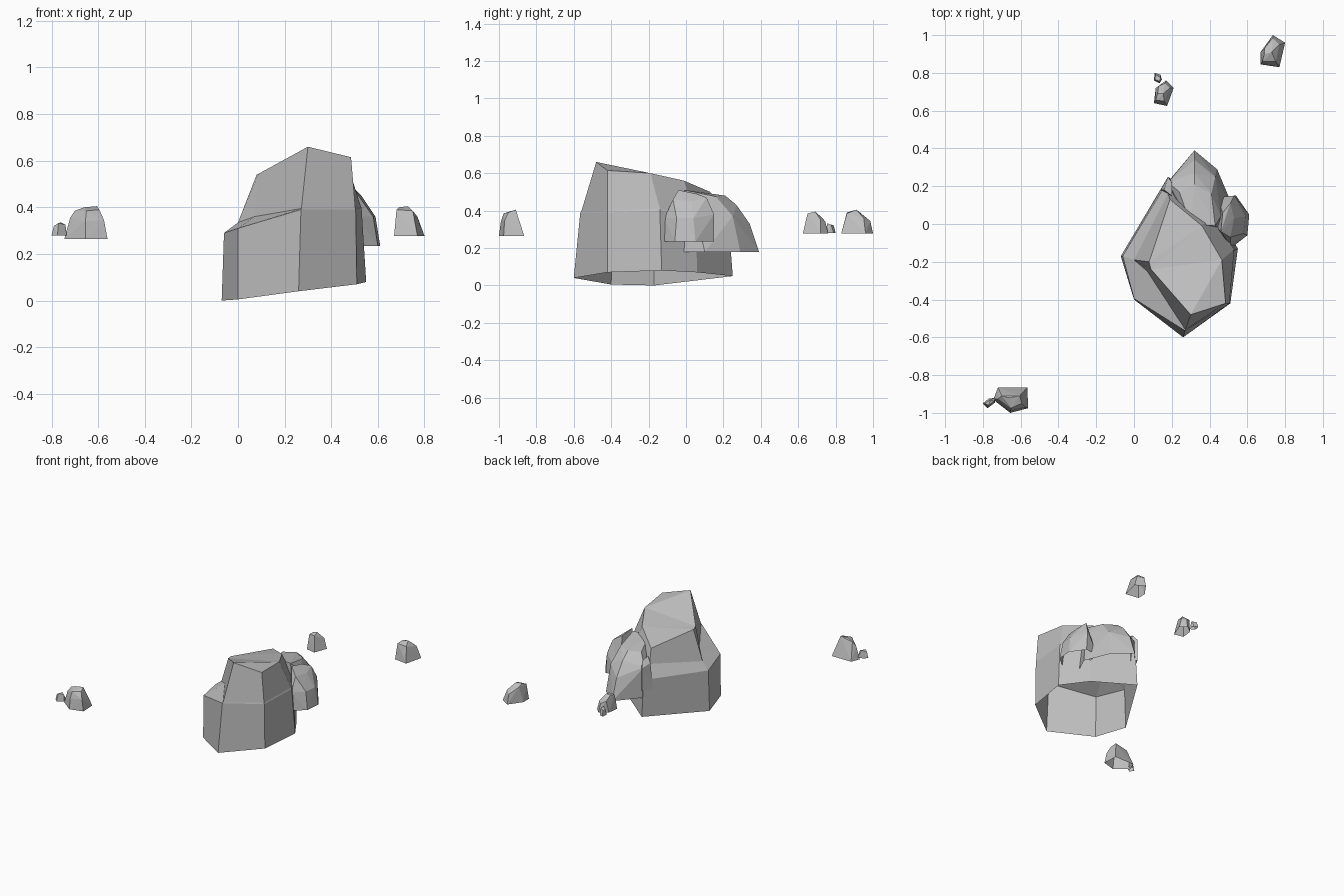
import bpy, bmesh

stone = bpy.data.materials.new("grey stone")
stone.diffuse_color = (0.52, 0.52, 0.52, 1)


def finish(name, bm):
    bmesh.ops.recalc_face_normals(bm, faces=bm.faces)
    me = bpy.data.meshes.new(name)
    bm.to_mesh(me)
    bm.free()
    me.materials.append(stone)
    bpy.context.collection.objects.link(bpy.data.objects.new(name, me))


def stepped_rock(name, rings):
    """Join equal rings from the ground up and cap the top; the underside stays open."""
    bm = bmesh.new()
    loops = [[bm.verts.new(p) for p in ring] for ring in rings]
    n = len(loops[0])
    for low, high in zip(loops, loops[1:]):
        for i in range(n):
            j = (i + 1) % n
            bm.faces.new((low[i], low[j], high[j], high[i]))
    cap = bm.faces.new(loops[-1])
    bmesh.ops.recalc_face_normals(bm, faces=bm.faces)
    bmesh.ops.triangulate(bm, faces=[cap])
    finish(name, bm)


def chipped_rock(name, base_z, base, upper):
    """Wrap a faceted hull round a flat base and some upper corners, open below."""
    bm = bmesh.new()
    for x, y in base:
        bm.verts.new((x, y, base_z))
    for p in upper:
        bm.verts.new(p)
    bmesh.ops.convex_hull(bm, input=bm.verts)
    loose = [v for v in bm.verts if not v.link_faces]
    bmesh.ops.delete(bm, geom=loose, context='VERTS')
    bm.normal_update()
    under = [f for f in bm.faces if f.normal.z < -0.9]
    bmesh.ops.delete(bm, geom=under, context='FACES')
    finish(name, bm)


# Main boulder: footing, shoulder, inner edge of the ledge, crown
stepped_rock("main_boulder", [
    [(-.07, -.17, 0), (0, -.40, .005), (.26, -.60, .04), (.51, -.42, .07),
     (.55, -.13, .08), (.43, .06, .07), (.18, .25, .05)],
    [(-.06, -.17, .29), (0, -.395, .31), (.27, -.565, .39), (.505, -.42, .39),
     (.53, -.14, .40), (.42, .05, .38), (.18, .23, .31)],
    [(0, -.19, .335), (.07, -.25, .36), (.272, -.56, .395), (.503, -.42, .40),
     (.525, -.14, .41), (.41, .04, .40), (.18, .16, .40)],
    [(.08, -.20, .54), (.09, -.24, .545), (.30, -.48, .66), (.485, -.42, .615),
     (.465, -.19, .60), (.36, -.01, .56), (.19, .13, .50)],
])

# Boulders leaning on its back and right side
chipped_rock("rear_boulder", .18,
             [(.16, .20), (.32, .39), (.44, .29), (.52, .10), (.46, -.03), (.25, .0)],
             [(.18, .22, .40), (.32, .34, .33), (.43, .25, .37), (.32, .27, .43),
              (.24, .17, .475), (.32, .21, .48), (.41, .16, .475), (.46, .04, .45),
              (.43, -.01, .51), (.30, .0, .51)])
chipped_rock("side_boulder", .235,
             [(.54, .15), (.61, .05), (.60, -.06), (.51, -.13), (.42, 0), (.44, .14)],
             [(.53, .15, .38), (.59, .04, .36), (.58, -.05, .36), (.51, -.115, .36),
              (.51, .11, .47), (.53, .03, .45), (.51, -.07, .46), (.46, -.04, .51),
              (.47, .06, .49)])
chipped_rock("rear_chip", .24,
             [(.14, .18), (.18, .25), (.21, .22), (.20, .14)],
             [(.16, .18, .42), (.18, .25, .40), (.20, .22, .44), (.20, .15, .45)])

# Scattered stones
chipped_rock("front_stone", .265,
             [(-.72, -.865), (-.565, -.865), (-.56, -.975), (-.655, -1), (-.745, -.93)],
             [(-.72, -.925, .355), (-.655, -.99, .34), (-.575, -.97, .345),
              (-.70, -.91, .385), (-.66, -.92, .40), (-.605, -.91, .405),
              (-.595, -.95, .39), (-.65, -.975, .385)])
chipped_rock("front_pebble", .28,
             [(-.80, -.95), (-.775, -.975), (-.735, -.945), (-.735, -.92), (-.77, -.925)],
             [(-.79, -.95, .32), (-.77, -.96, .333), (-.74, -.94, .325), (-.76, -.93, .335)])
chipped_rock("back_right_stone", .278,
             [(.67, .845), (.77, .83), (.80, .96), (.735, 1), (.67, .91)],
             [(.68, .86, .39), (.75, .86, .385), (.73, .91, .405), (.69, .90, .40),
              (.77, .95, .36), (.735, .985, .345), (.69, .93, .39)])
chipped_rock("back_stone", .278,
             [(.105, .64), (.175, .625), (.21, .72), (.17, .76), (.115, .72)],
             [(.115, .655, .385), (.16, .65, .385), (.155, .69, .395), (.125, .69, .39),
              (.19, .72, .35), (.165, .745, .34), (.13, .73, .36)])
chipped_rock("back_pebble", .28,
             [(.105, .76), (.135, .745), (.148, .765), (.14, .79), (.11, .80)],
             [(.11, .765, .32), (.135, .755, .332), (.14, .775, .325), (.115, .79, .32)])
